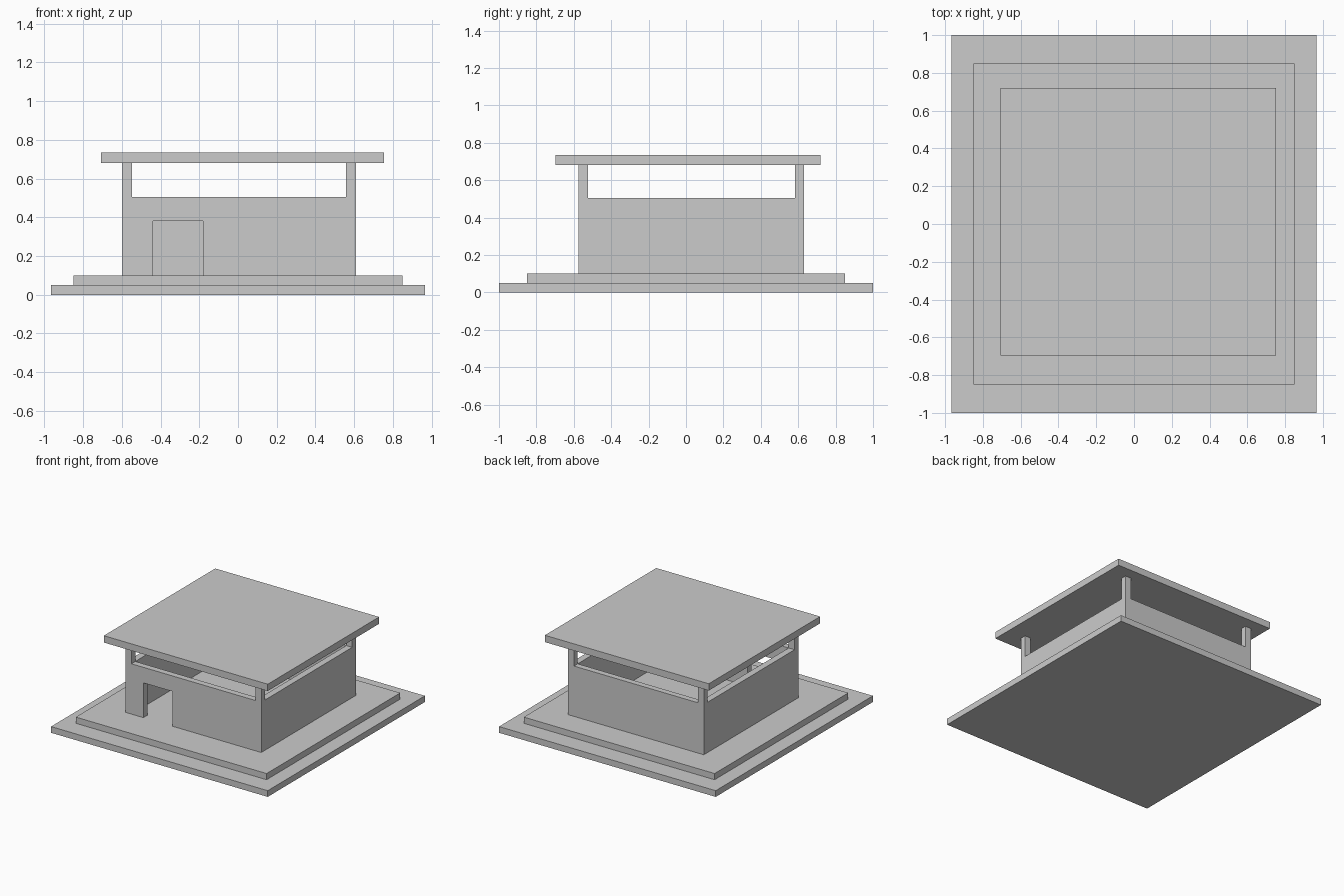
import bpy
import bmesh
from mathutils import Vector

if "Cube" in bpy.data.objects:
    bpy.data.objects.remove(bpy.data.objects["Cube"])


def box(name, lo, hi):
    """Axis-aligned box between two opposite corners."""
    lo, hi = Vector(lo), Vector(hi)
    mesh = bpy.data.meshes.new(name)
    bm = bmesh.new()
    bmesh.ops.create_cube(bm, size=1)
    bmesh.ops.scale(bm, vec=hi - lo, verts=bm.verts)
    bmesh.ops.translate(bm, vec=(lo + hi) / 2, verts=bm.verts)
    bm.to_mesh(mesh)
    bm.free()
    obj = bpy.data.objects.new(name, mesh)
    bpy.context.collection.objects.link(obj)
    return obj


def cut(target, lo, hi):
    """Subtract a box from the target and discard the cutter."""
    cutter = box("cutter", lo, hi)
    cutter.hide_render = True
    mod = target.modifiers.new("cut", 'BOOLEAN')
    mod.operation = 'DIFFERENCE'
    mod.solver = 'EXACT'
    mod.object = cutter
    bpy.context.view_layer.objects.active = target
    bpy.ops.object.modifier_apply(modifier=mod.name)
    bpy.data.objects.remove(cutter)


# Stepped plinth
box("lower_step", (-0.965, -1, 0), (0.965, 1, 0.05))
box("upper_step", (-0.85, -0.85, 0.05), (0.85, 0.85, 0.10))

# Walls with corner posts, hollowed out from one block
X0, X1, Y0, Y1 = -0.60, 0.61, -0.575, 0.63
XI0, XI1, YI0, YI1 = -0.547, 0.557, -0.525, 0.582
walls = box("walls", (X0, Y0, 0.10), (X1, Y1, 0.68))
cut(walls, (XI0, YI0, 0), (XI1, YI1, 1))

# Open band under the roof, leaving only the corner posts
cut(walls, (XI0, -1, 0.505), (XI1, 1, 1))
cut(walls, (-1, YI0, 0.505), (1, YI1, 1))

# Doorway in the front wall
cut(walls, (-0.44, -1, 0), (-0.18, -0.3, 0.38))

# Flat overhanging roof
box("roof", (-0.707, -0.697, 0.68), (0.753, 0.72, 0.735))
